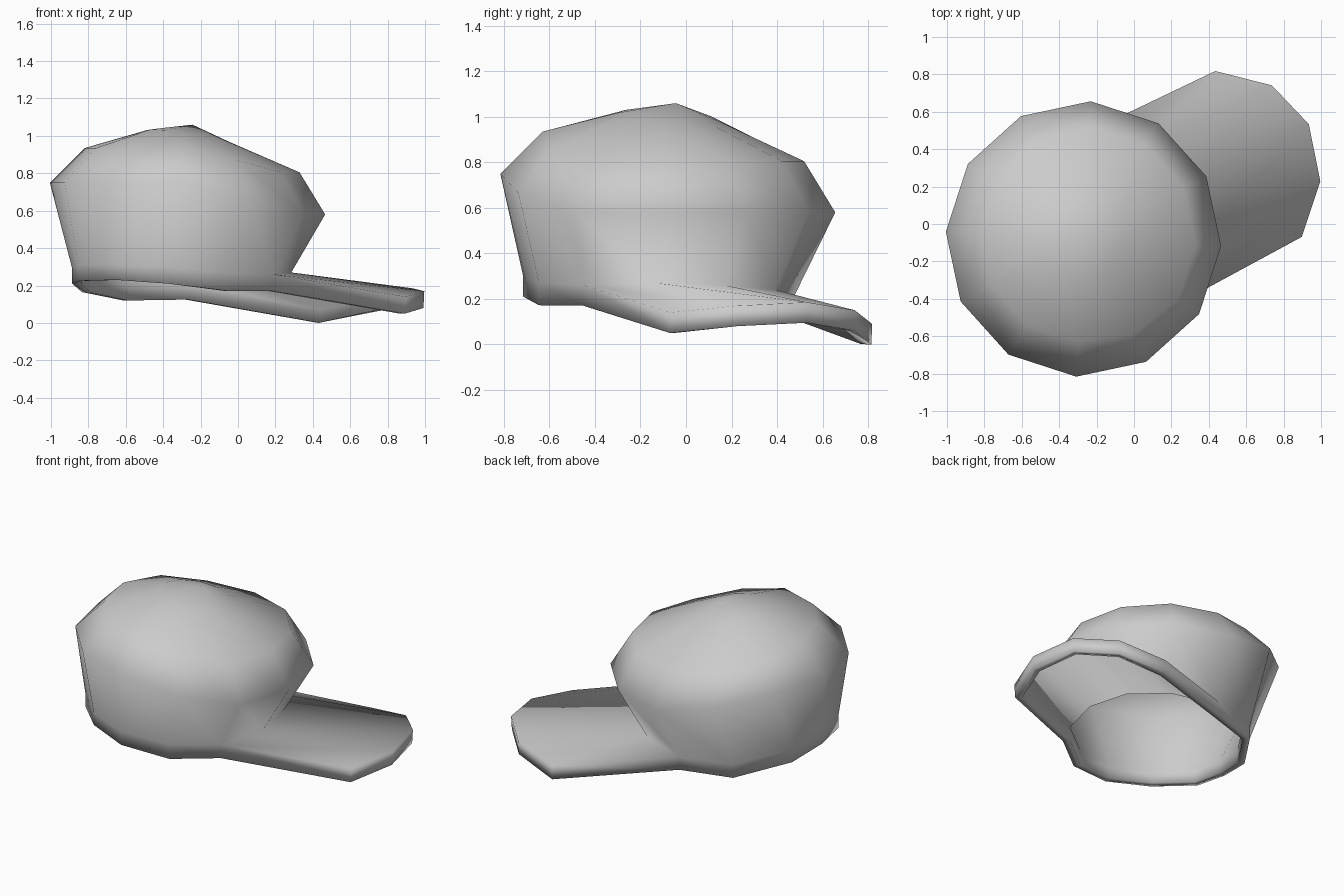
import bpy, bmesh, math

if "Cube" in bpy.data.objects:
    bpy.data.objects.remove(bpy.data.objects["Cube"])

# Cap as a thick shell: 12-sided tilted crown, brim sheet, and a turned-down lip all round
CX, CY = -0.27, -0.08
AIM = math.radians(27)
N = 12
bm = bmesh.new()


def local(u, v, z):
    c, s = math.cos(AIM), math.sin(AIM)
    return bm.verts.new((CX + u * c - v * s, CY + u * s + v * c, z))


def ring(radius, height):
    out = []
    for k in range(N):
        a = 2 * math.pi * k / N
        out.append(local(radius(k) * math.cos(a), radius(k) * math.sin(a), height(k)))
    return out


def lean(mid, drop, left_sag=0):
    # value for the front half is mid - drop, for the back half mid + drop
    return lambda k: (mid - drop * max(-1, min(1, 2 * math.cos(2 * math.pi * k / N)))
                      - (left_sag if k in (3, 4) else 0))


def bridge(a, b):
    for i in range(len(a) - 1):
        bm.faces.new((a[i], a[i + 1], b[i + 1], b[i]))


def close(loop):
    return loop + loop[:1]


# Foot of the crown (along brim, across brim, height), counter-clockwise from brim centre
foot = [(0.55, 0, 0.26), (0.47, 0.29, 0.24), (0.24, 0.50, 0.21), (-0.10, 0.56, 0.21),
        (-0.44, 0.38, 0.25), (-0.60, 0.18, 0.29), (-0.67, -0.03, 0.31), (-0.58, -0.30, 0.31),
        (-0.38, -0.52, 0.30), (-0.07, -0.60, 0.27), (0.24, -0.54, 0.26), (0.47, -0.30, 0.27)]
lip_z = [0.125, 0.12, 0.165, 0.21, 0.225, 0.23, 0.21, 0.172, 0.17]

# Crown
crown_top = local(0.04, 0.02, 1.06)
upper = ring(lambda k: 0.22, lambda k: 1.0 - 0.035 * math.cos(2 * math.pi * k / N))
shoulder = ring(lean(0.575, -0.025), lean(0.87, 0.065, 0.03))
widest = ring(lambda k: 0.737, lean(0.665, 0.085))
base = [local(*p) for p in foot]
for a, b in zip(upper, upper[1:] + upper[:1]):
    bm.faces.new((crown_top, a, b))
for a, b in ((upper, shoulder), (shoulder, widest), (widest, base)):
    bridge(close(a), close(b))

# Brim sheet
tips = [(1.045, -0.52, 0.14), (1.268, -0.30, 0.17), (1.352, 0, 0.185),
        (1.27, 0.275, 0.15), (1.035, 0.48, 0.09)]
front = [10, 11, 0, 1, 2]
tip_top = [local(*p) for p in tips]
bridge([base[k] for k in front], tip_top)

# Lip: around the back of the crown, then out along the brim edge
low_back = [local(u, v, z) for (u, v, _), z in zip(foot[2:11], lip_z)]
tip_low = [local(u - 0.005, v, z - 0.09) for u, v, z in tips]
bridge(close(base[2:11] + tip_top), close(low_back + tip_low))

bmesh.ops.recalc_face_normals(bm, faces=bm.faces)
if crown_top.link_faces[0].normal.z < 0:
    bmesh.ops.reverse_faces(bm, faces=bm.faces)

# Rest the cap on the ground
lowest = min(v.co.z for v in bm.verts)
bmesh.ops.translate(bm, verts=bm.verts, vec=(0, 0, -lowest))

for f in bm.faces:
    f.smooth = True
mesh = bpy.data.meshes.new("cap")
bm.to_mesh(mesh)
bm.free()
cap = bpy.data.objects.new("cap", mesh)
bpy.context.collection.objects.link(cap)

# Cloth thickness on the inside
shell = cap.modifiers.new("thickness", 'SOLIDIFY')
shell.thickness = 0.045
shell.offset = -1
